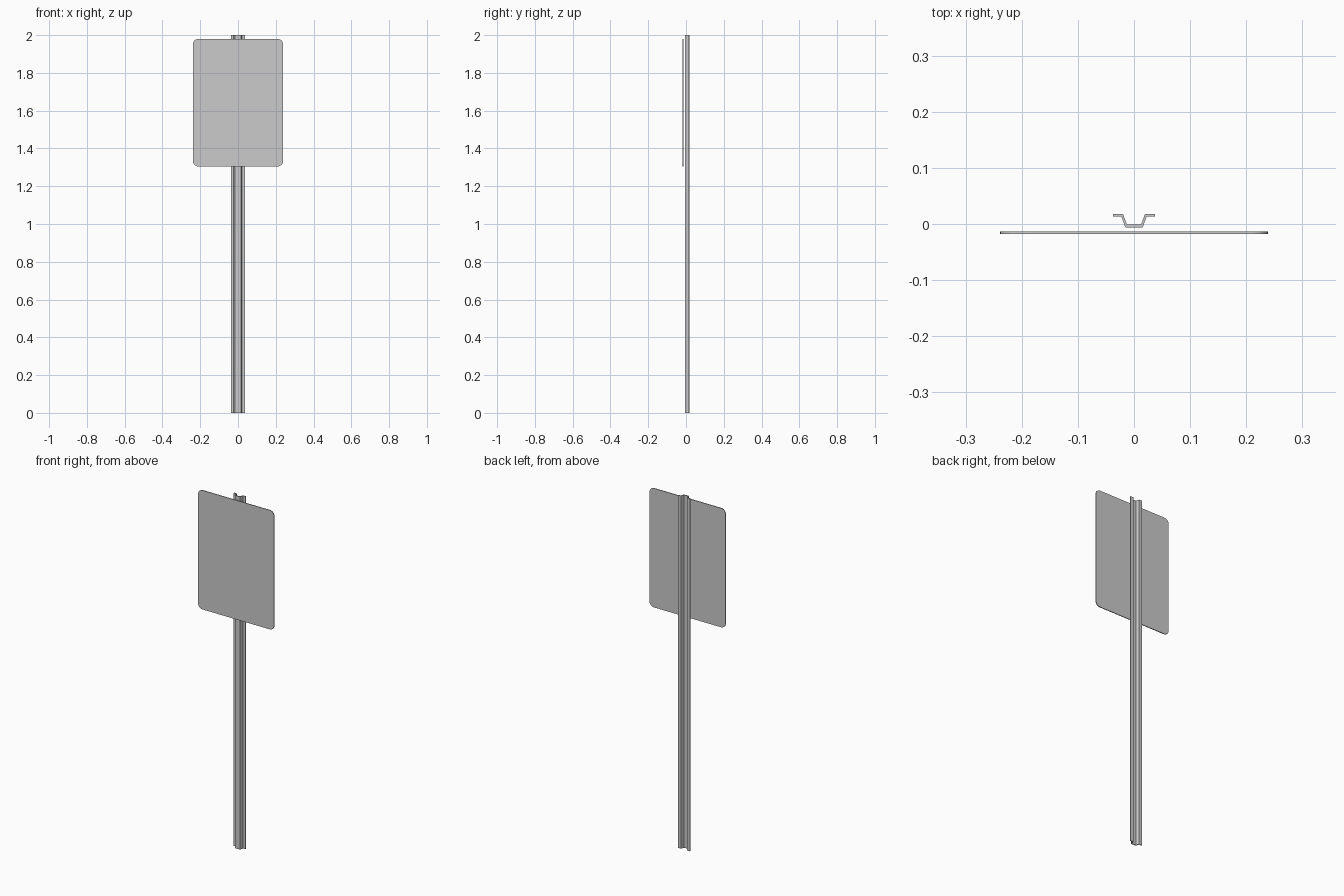
import bpy, bmesh, math
from mathutils import Matrix

if "Cube" in bpy.data.objects:
    bpy.data.objects.remove(bpy.data.objects["Cube"])


def extrude_profile(name, points, depth, matrix):
    """Extrude a closed 2D outline along its local z, then place it."""
    bm = bmesh.new()
    face = bm.faces.new([bm.verts.new((x, y, 0)) for x, y in points])
    ext = bmesh.ops.extrude_face_region(bm, geom=[face])
    moved = [v for v in ext["geom"] if isinstance(v, bmesh.types.BMVert)]
    bmesh.ops.translate(bm, verts=moved, vec=(0, 0, depth))
    bm.transform(matrix)
    bmesh.ops.recalc_face_normals(bm, faces=bm.faces)
    mesh = bpy.data.meshes.new(name)
    bm.to_mesh(mesh)
    bm.free()
    obj = bpy.data.objects.new(name, mesh)
    bpy.context.collection.objects.link(obj)
    return obj


def rounded_rect(w, h, r, steps):
    pts = []
    for i, (sx, sy) in enumerate([(1, 1), (-1, 1), (-1, -1), (1, -1)]):
        for k in range(steps + 1):
            a = math.pi / 2 * (i + k / steps)
            pts.append((sx * (w / 2 - r) + r * math.cos(a),
                        sy * (h / 2 - r) + r * math.sin(a)))
    return pts


# Folded-steel post: hat-shaped channel, mirrored half outline
inner = [(0.0125, -0.001), (0.0195, 0.0175), (0.037, 0.0175)]
outer = [(0.037, 0.0135), (0.0225, 0.0135), (0.0155, -0.006)]
half = inner + outer
profile = half + [(-x, y) for x, y in reversed(half)]
extrude_profile("post", profile, 2.0, Matrix())

# Sign plate with rounded corners, standing just in front of the post
z_low, z_high, y_front, y_back = 1.305, 1.98, -0.0175, -0.013
place = Matrix.Translation((0, y_back, (z_low + z_high) / 2)) @ Matrix.Rotation(math.pi / 2, 4, 'X')
plate = extrude_profile("sign_plate", rounded_rect(0.477, z_high - z_low, 0.028, 6),
                        y_back - y_front, place)

# Smooth the rounded corners, keep plate edges crisp
bpy.context.view_layer.objects.active = plate
plate.select_set(True)
bpy.ops.object.shade_smooth_by_angle(angle=math.radians(30))
